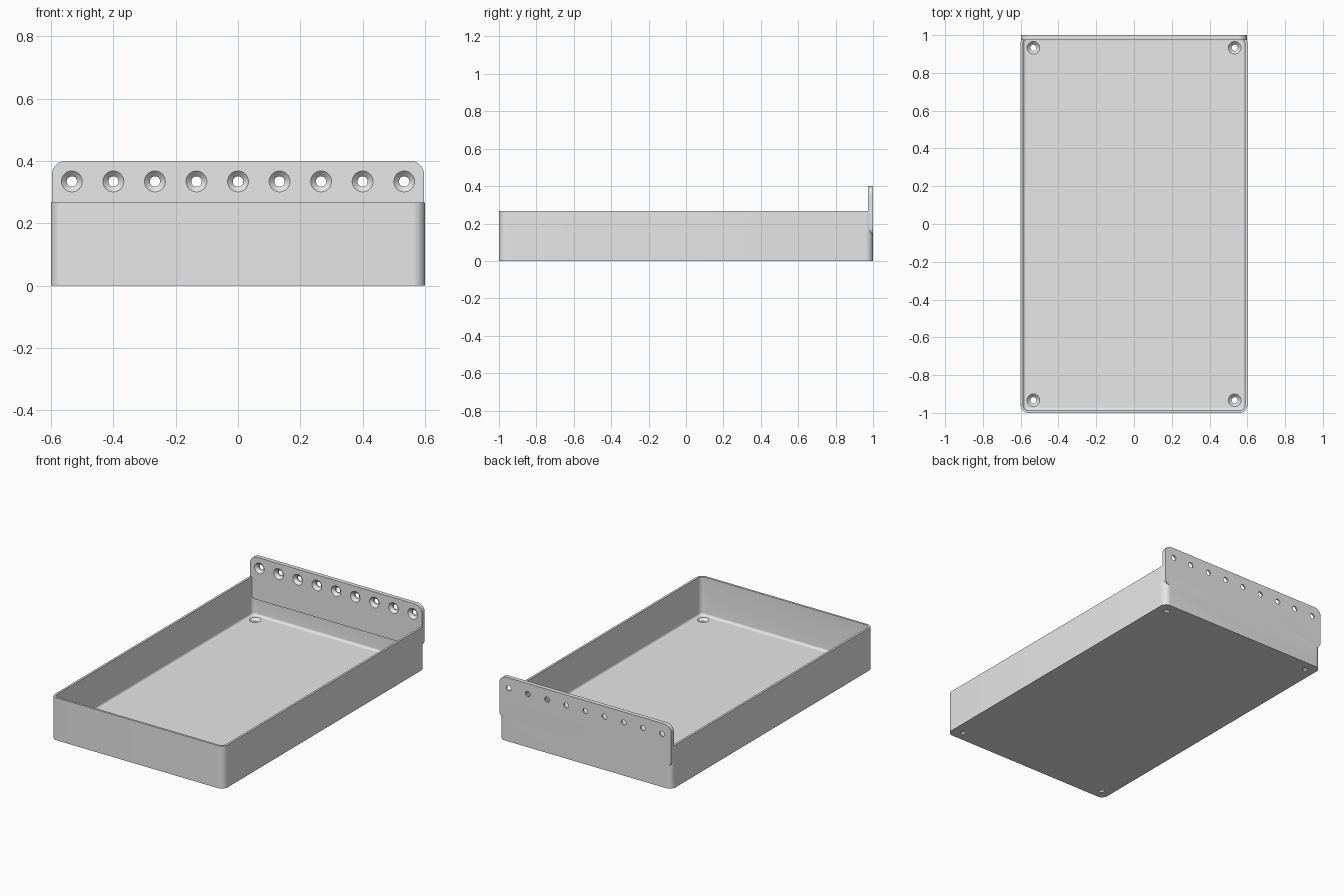
import bpy, bmesh, math
from mathutils import Vector, Matrix

cube = bpy.data.objects.get("Cube")
if cube:
    bpy.data.objects.remove(cube, do_unlink=True)

HALF_X, HALF_Y, RIM = 0.6, 1.0, 0.267
WALL, THICK, RADIUS, FILLET = 0.0133, 0.0267, 0.04, 0.0145
HOLE_X, HOLE_Y = 0.533, 0.933

grey = bpy.data.materials.new("light grey plastic")
grey.use_nodes = True
grey.diffuse_color = (0.8, 0.8, 0.8, 1)
grey.node_tree.nodes["Principled BSDF"].inputs["Base Color"].default_value = (0.8, 0.8, 0.8, 1)


def rounded_rect(half_w, half_h, radius, level, steps=10):
    """Ring of points around a rounded rectangle in the xy plane."""
    ring = []
    for quarter, (sx, sy) in enumerate([(1, 1), (-1, 1), (-1, -1), (1, -1)]):
        for i in range(steps + 1):
            a = (quarter + i / steps) * math.pi / 2
            ring.append(Vector((sx * (half_w - radius) + radius * math.cos(a),
                                sy * (half_h - radius) + radius * math.sin(a), level)))
    return ring


def circle(radius, level, sides=32):
    return [Vector((radius * math.cos(math.tau * i / sides),
                    radius * math.sin(math.tau * i / sides), level)) for i in range(sides)]


def loft(bm, rings, matrix=Matrix()):
    """Skin a stack of equal rings and cap both ends."""
    loops = [[bm.verts.new(matrix @ p) for p in ring] for ring in rings]
    n = len(loops[0])
    for a, b in zip(loops, loops[1:]):
        for i in range(n):
            j = (i + 1) % n
            bm.faces.new((a[i], a[j], b[j], b[i]))
    bm.faces.new(loops[0][::-1])
    bm.faces.new(loops[-1])


def finish(name, bm):
    bmesh.ops.recalc_face_normals(bm, faces=bm.faces)
    mesh = bpy.data.meshes.new(name)
    bm.to_mesh(mesh)
    bm.free()
    mesh.materials.append(grey)
    obj = bpy.data.objects.new(name, mesh)
    bpy.context.collection.objects.link(obj)
    return obj


def inset_ring(inset, level):
    return rounded_rect(HALF_X - inset, HALF_Y - inset, RADIUS - inset, level)


# Open tray: outer wall, rim, inner wall and a rounded edge into the floor
rings = [inset_ring(0, 0), inset_ring(0, RIM), inset_ring(WALL, RIM)]
for i in range(7):
    a = i / 6 * math.pi / 2
    rings.append(inset_ring(WALL + FILLET * (1 - math.cos(a)),
                            THICK + FILLET * (1 - math.sin(a))))
bm = bmesh.new()
loft(bm, rings)
tray = finish("tray", bm)

# Hanging plate standing flush with the back wall
plate_low, plate_high = 0.133, 0.4
upright = Matrix.Translation((0, HALF_Y, (plate_low + plate_high) / 2)) @ Matrix.Rotation(math.pi / 2, 4, "X")
half_h = (plate_high - plate_low) / 2
bm = bmesh.new()
loft(bm, [rounded_rect(0.597, half_h, 0.045, level) for level in (0, THICK)], upright)
plate = finish("hanging_plate", bm)

# Countersunk screw holes: four in the floor, nine along the plate
screw = [circle(r, t) for r, t in ((0.0165, -0.02), (0.0165, 0.01), (0.0335, THICK), (0.0335, 0.04))]
bm = bmesh.new()
for sx in (-1, 1):
    for sy in (-1, 1):
        loft(bm, screw, Matrix.Translation((sx * HOLE_X, sy * HOLE_Y, 0)))
for i in range(9):
    spot = Matrix.Translation((HOLE_X * (i - 4) / 4, HALF_Y, 0.334))
    loft(bm, screw, spot @ Matrix.Rotation(math.pi / 2, 4, "X"))
holes = finish("screw_hole_cutter", bm)

# Join the plate to the tray, then drill the holes
bpy.ops.object.select_all(action="DESELECT")
bpy.context.view_layer.objects.active = tray
tray.select_set(True)
for helper, operation in ((plate, "UNION"), (holes, "DIFFERENCE")):
    mod = tray.modifiers.new(helper.name, "BOOLEAN")
    mod.object, mod.operation, mod.solver = helper, operation, "EXACT"
    bpy.ops.object.modifier_apply(modifier=mod.name)
for helper in (plate, holes):
    bpy.data.objects.remove(helper, do_unlink=True)
tray.name = "tray_with_hanging_plate"
bpy.ops.object.shade_smooth_by_angle(angle=math.radians(30))
